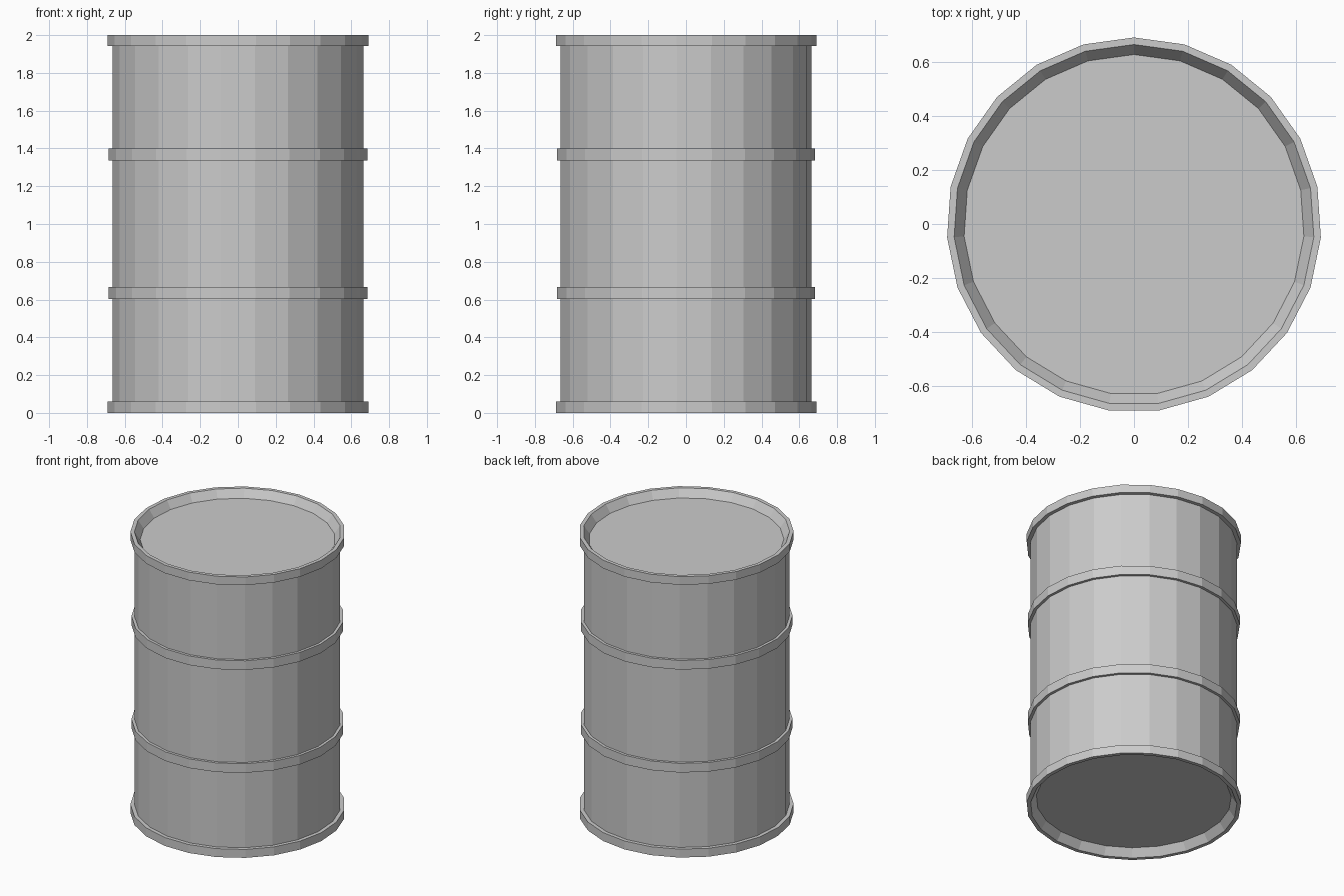
import bpy, bmesh, math

if "Cube" in bpy.data.objects:
    bpy.data.objects.remove(bpy.data.objects["Cube"])

SIDES = 23
# half profile (radius, z), from the recessed bottom to the recessed lid
profile = [
    (0.63, 0.055), (0.667, 0.0), (0.693, 0.0), (0.693, 0.06), (0.667, 0.06),
    (0.667, 0.602), (0.686, 0.602), (0.686, 0.667), (0.667, 0.667),
    (0.667, 1.335), (0.686, 1.335), (0.686, 1.40), (0.667, 1.40),
    (0.667, 1.942), (0.693, 1.942), (0.693, 2.0), (0.667, 2.0), (0.63, 1.945),
]

# ribbed drum: stacked rings joined by quads
bm = bmesh.new()
rings = []
for r, z in profile:
    ring = []
    for i in range(SIDES):
        a = math.pi / 2 + 2 * math.pi * i / SIDES
        ring.append(bm.verts.new((r * math.cos(a), r * math.sin(a) - 0.003, z)))
    rings.append(ring)
for lo, hi in zip(rings, rings[1:]):
    for i in range(SIDES):
        j = (i + 1) % SIDES
        bm.faces.new((lo[i], lo[j], hi[j], hi[i]))

# recessed bottom and lid
bm.faces.new(rings[0][::-1])
bm.faces.new(rings[-1])
bmesh.ops.recalc_face_normals(bm, faces=bm.faces)

mesh = bpy.data.meshes.new("drum_barrel")
bm.to_mesh(mesh)
bm.free()
bpy.context.collection.objects.link(bpy.data.objects.new("drum_barrel", mesh))
